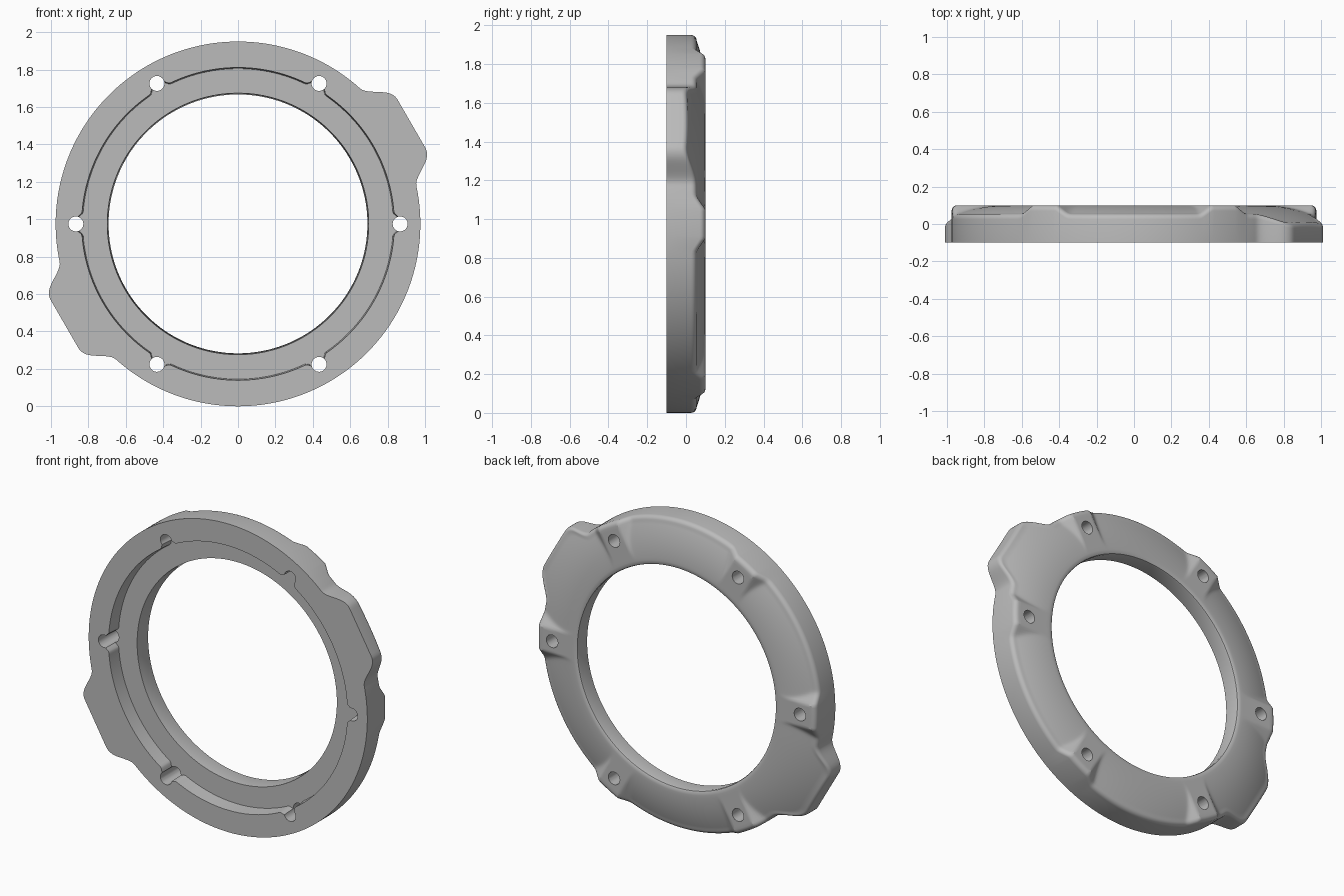
import bpy, bmesh, math
from mathutils import Matrix, Vector

if "Cube" in bpy.data.objects:
    bpy.data.objects.remove(bpy.data.objects["Cube"], do_unlink=True)

CENTRE_Z = 0.975
RIM, BORE, RECESS, HOLE_R = 0.975, 0.695, 0.836, 0.867
FRONT, BACK, FLOOR = -0.1, 0.1, -0.01
FILLET = 0.03
STEPS, RINGS = 480, 14


def smoothstep(a, b, v):
    t = min(1, max(0, (v - a) / (b - a)))
    return t * t * (3 - 2 * t)


def offset_angle(theta, spacing, start=0):
    """Angular distance to the nearest repeat of a feature."""
    return abs((theta - start + spacing / 2) % spacing - spacing / 2)


def outer_radius(theta):
    """Round rim with two opposite flat-topped lugs."""
    d = offset_angle(theta, math.pi, math.radians(30))
    lug = 1.071 / math.cos(min(d, 0.2))
    return RIM + (lug - RIM) * (1 - smoothstep(math.radians(8), math.radians(18), d))


def back_height(r, theta):
    """Domed back with six flat bolt pads that have sloping sides."""
    dome = BACK - 0.75 * (r - 0.7) ** 2
    side = r * math.sin(offset_angle(theta, math.pi / 3))
    pad = BACK - 0.7 * max(0, side - 0.075)
    soft = (dome + pad + math.hypot(dome - pad, 0.006)) / 2
    return min(BACK, soft)


def section(theta):
    """Closed radial cross-section as (radius, y) points."""
    edge = outer_radius(theta)
    pts = [(BORE - 0.003, 0.085), (BORE, 0.094), (BORE + 0.01, 0.099)]
    first, last = BORE + 0.025, edge - FILLET
    for i in range(RINGS):
        r = first + (last - first) * i / (RINGS - 1)
        pts.append((r, back_height(r, theta)))
    top = pts[-1][1]
    for i in range(1, 6):
        a = math.pi / 2 * i / 5
        pts.append((last + FILLET * math.sin(a), top - FILLET * (1 - math.cos(a))))
    # Front face, recess wall flared beside the bolt holes, recess floor
    side = HOLE_R * math.sin(offset_angle(theta, math.pi / 3))
    wall = RECESS + 0.025 * (1 - smoothstep(0.03, 0.065, side))
    pts += [(edge, FRONT), (wall, FRONT), (wall - 0.006, FLOOR), (BORE + 0.004, FLOOR)]
    return pts


def new_object(name, bm):
    mesh = bpy.data.meshes.new(name)
    bmesh.ops.recalc_face_normals(bm, faces=bm.faces)
    bm.to_mesh(mesh)
    bm.free()
    obj = bpy.data.objects.new(name, mesh)
    bpy.context.collection.objects.link(obj)
    return obj


# Ring body: sweep the section around the axis
bm = bmesh.new()
loops = []
for s in range(STEPS):
    th = 2 * math.pi * s / STEPS
    loops.append([bm.verts.new((r * math.cos(th), y, CENTRE_Z + r * math.sin(th)))
                  for r, y in section(th)])
for s in range(STEPS):
    a, b = loops[s], loops[(s + 1) % STEPS]
    for i in range(len(a)):
        j = (i + 1) % len(a)
        bm.faces.new((a[i], a[j], b[j], b[i]))
ring = new_object("cover_ring", bm)

# Bolt holes through the pads
bm = bmesh.new()
for k in range(6):
    th = k * math.pi / 3
    place = Vector((HOLE_R * math.cos(th), 0, CENTRE_Z + HOLE_R * math.sin(th)))
    bmesh.ops.create_cone(bm, cap_ends=True, segments=32, radius1=0.04, radius2=0.04,
                          depth=0.5, matrix=Matrix.Translation(place)
                          @ Matrix.Rotation(math.pi / 2, 4, 'X'))
cutter = new_object("bolt_hole_cutter", bm)
cutter.hide_render = True
cut = ring.modifiers.new("bolt_holes", 'BOOLEAN')
cut.operation, cut.solver, cut.object = 'DIFFERENCE', 'EXACT', cutter
bpy.context.view_layer.update()
result = bpy.data.meshes.new_from_object(
    ring.evaluated_get(bpy.context.evaluated_depsgraph_get()))
ring.modifiers.clear()
ring.data = result
bpy.data.objects.remove(cutter, do_unlink=True)

# Plain grey metal
grey = bpy.data.materials.new("grey_metal")
grey.use_nodes = True
colour = (0.5, 0.5, 0.5, 1)
grey.diffuse_color = colour
grey.node_tree.nodes["Principled BSDF"].inputs["Base Color"].default_value = colour
ring.data.materials.clear()
ring.data.materials.append(grey)

bpy.ops.object.select_all(action='DESELECT')
ring.select_set(True)
bpy.context.view_layer.objects.active = ring
bpy.ops.object.shade_smooth_by_angle(angle=math.radians(30))
